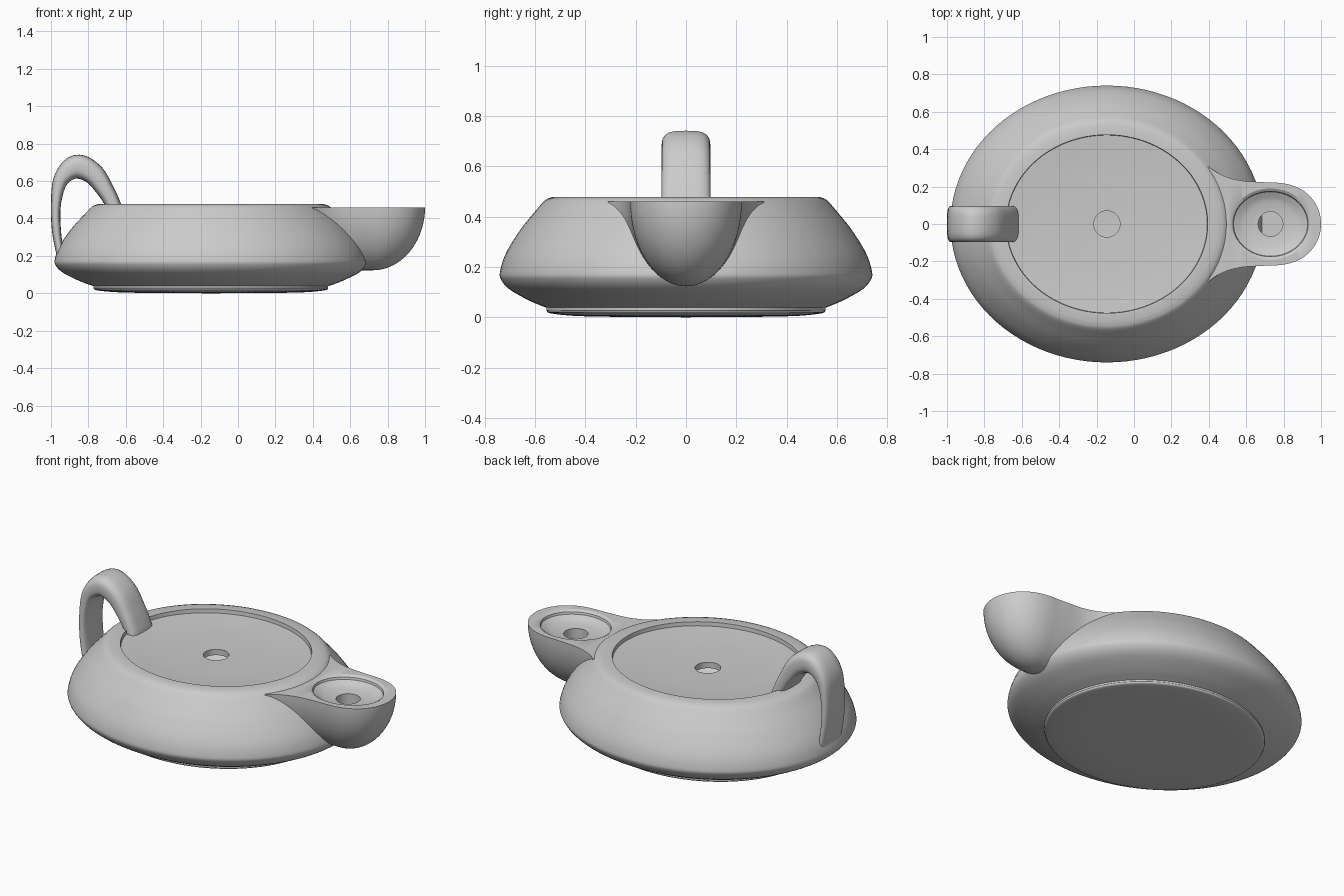
import bpy, bmesh, math
from mathutils import Vector

if "Cube" in bpy.data.objects:
    bpy.data.objects.remove(bpy.data.objects["Cube"])

clay = bpy.data.materials.new("grey clay")
clay.use_nodes = True
clay.diffuse_color = (0.6, 0.6, 0.6, 1)
clay.node_tree.nodes["Principled BSDF"].inputs["Base Color"].default_value = (0.6, 0.6, 0.6, 1)


def spline(points, steps=6):
    """Smooth path through the points (Catmull-Rom)."""
    p = [Vector(q) for q in points]
    p = [2 * p[0] - p[1]] + p + [2 * p[-1] - p[-2]]
    out = []
    for a, b, c, d in zip(p, p[1:], p[2:], p[3:]):
        for i in range(steps):
            t = i / steps
            out.append(0.5 * (2 * b + (c - a) * t + (2 * a - 5 * b + 4 * c - d) * t**2
                              + (3 * b - a - 3 * c + d) * t**3))
    return out + [p[-2]]


def loft(name, rings):
    """Skin a row of closed rings and cap both ends."""
    bm = bmesh.new()
    rows = [[bm.verts.new(v) for v in ring] for ring in rings]
    n = len(rows[0])
    for a, b in zip(rows, rows[1:]):
        for i in range(n):
            j = (i + 1) % n
            bm.faces.new((a[i], a[j], b[j], b[i]))
    bm.faces.new(rows[0])
    bm.faces.new(rows[-1])
    bmesh.ops.recalc_face_normals(bm, faces=bm.faces)
    mesh = bpy.data.meshes.new(name)
    bm.to_mesh(mesh)
    bm.free()
    mesh.materials.append(clay)
    obj = bpy.data.objects.new(name, mesh)
    bpy.context.collection.objects.link(obj)
    return obj


def revolve(name, profile, x, stretch, n=96, round_below=0.0):
    """Oval turning; radii under round_below stay circular."""
    rings = []
    for r, z in profile:
        sx = 1 if r < round_below else stretch
        rings.append([(x + r * sx * math.cos(a), r * math.sin(a), z)
                      for a in (math.tau * i / n for i in range(n))])
    return loft(name, rings)


def smooth(obj):
    bpy.ops.object.select_all(action='DESELECT')
    obj.select_set(True)
    bpy.context.view_layer.objects.active = obj
    bpy.ops.object.shade_smooth_by_angle(angle=math.radians(32))


# Hollow oval body: base, bulging wall, rim, sunken lid with filling hole, cavity
outside = spline([(0.01, 0), (0.3, 0.002), (0.45, 0.006), (0.54, 0.016), (0.555, 0.027)])
outside += spline([(0.555, 0.038), (0.62, 0.065), (0.7, 0.11), (0.735, 0.15), (0.738, 0.185),
                   (0.715, 0.255), (0.66, 0.345), (0.6, 0.42), (0.56, 0.465), (0.53, 0.478)])
lid = [(0.477, 0.478)] + spline([(0.475, 0.455), (0.3, 0.442), (0.07, 0.435)])
cavity = [(0.07, 0.4), (0.5, 0.41), (0.66, 0.24), (0.68, 0.17), (0.5, 0.06), (0.01, 0.05)]
body = revolve("lamp_body", outside + lid + cavity, -0.145, 1.13, round_below=0.08)
smooth(body)

# Spout: half-oval sections flaring into the body, rounded at the tip
TOP = 0.46
sections = [(v.x, v.y, 0.337) for v in
            spline([(0.395, 0.31), (0.44, 0.278), (0.5, 0.25), (0.58, 0.231), (0.72, 0.222)], 5)]
for i in range(1, 25):
    t = math.sin(math.pi / 2 * i / 24.3)
    sections.append((0.72 + 0.28 * t, 0.222 * math.sqrt(1 - t**2.5),
                     0.337 * math.sqrt(1 - t * t)))
N = 40
spout = loft("spout", [[(x, w * math.cos(math.pi * i / N), TOP - d * math.sin(math.pi * i / N))
                        for i in range(N + 1)] for x, w, d in sections])

# Wick bowl with its hole, cut out of the spout
bowl = [(0.01, 0.2), (0.066, 0.2), (0.066, 0.405)]
bowl += spline([(0.08, 0.406), (0.13, 0.416), (0.172, 0.437)])
bowl += [(0.175, 0.45), (0.19, TOP), (0.19, 0.5), (0.01, 0.5)]
cutter = revolve("bowl_cutter", bowl, 0.73, 1.15, 64, round_below=0.07)
cutter.hide_render = True
cut = spout.modifiers.new("bowl", 'BOOLEAN')
cut.object = cutter
cut.operation = 'DIFFERENCE'
cut.solver = 'EXACT'
bpy.context.view_layer.objects.active = spout
bpy.ops.object.modifier_apply(modifier=cut.name)
bpy.data.objects.remove(cutter)
smooth(spout)

# Strap handle: (x, z, half thickness) along its arch, rounded-box section
path = spline([(-0.945, 0.18, 0.02), (-0.97, 0.33, 0.024), (-0.973, 0.48, 0.027),
               (-0.945, 0.61, 0.042), (-0.865, 0.676, 0.064), (-0.775, 0.64, 0.058),
               (-0.705, 0.545, 0.046), (-0.665, 0.47, 0.04), (-0.648, 0.43, 0.036)])
rings = []
for i, p in enumerate(path):
    along = path[min(i + 1, len(path) - 1)] - path[max(i - 1, 0)]
    out = Vector((-along.y, 0, along.x)).normalized()
    ring = []
    for k in range(32):
        c, s = math.cos(math.tau * k / 32), math.sin(math.tau * k / 32)
        side = math.copysign(abs(c) ** 0.6, c) * 0.097
        thick = math.copysign(abs(s) ** 0.7, s) * p.z
        ring.append(Vector((p.x, side, p.y)) + out * thick)
    rings.append(ring)
smooth(loft("handle", rings))
